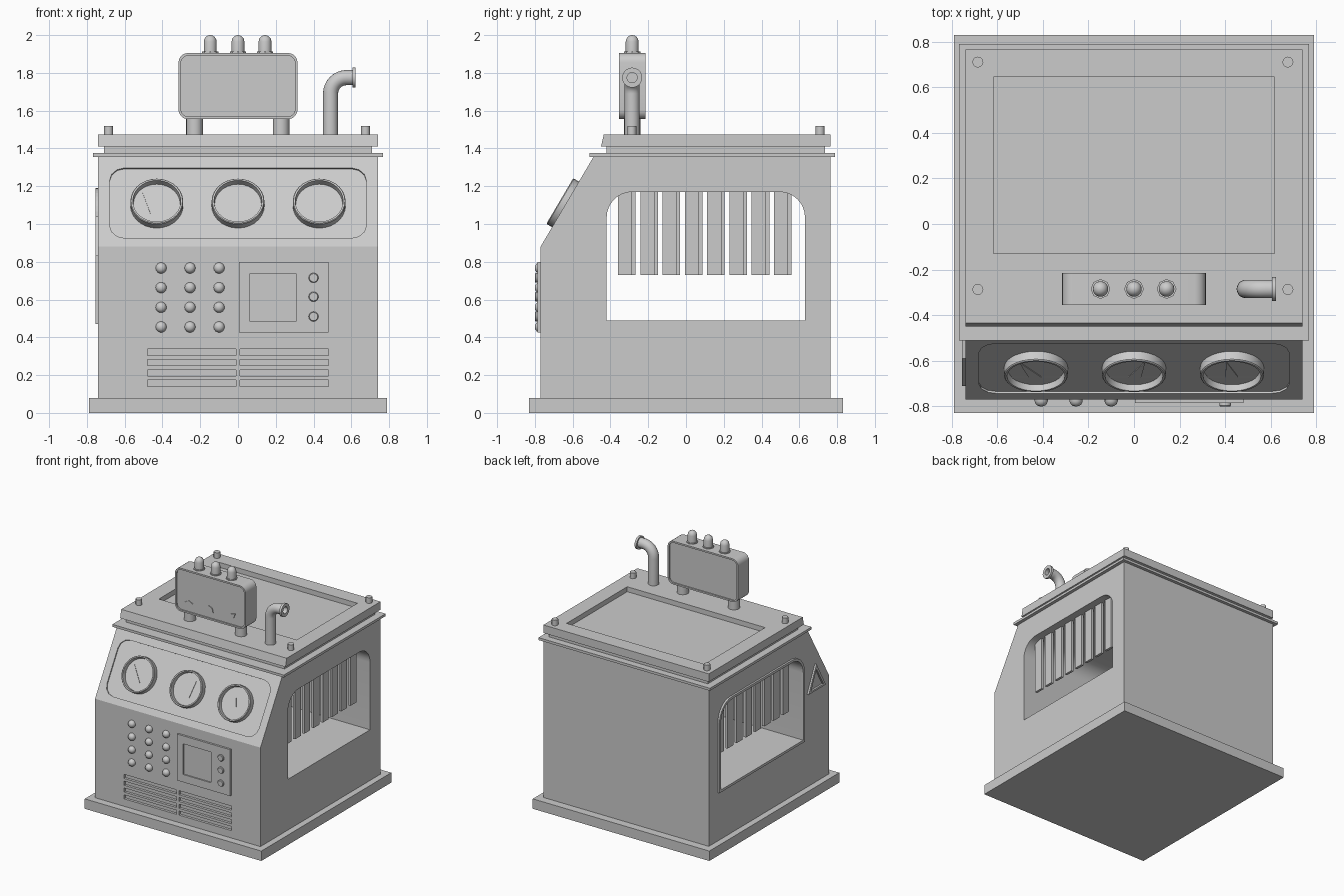
import bpy, bmesh
from math import sin, cos, pi, radians
from mathutils import Matrix, Vector

default = bpy.data.objects.get("Cube")
if default:
    bpy.data.objects.remove(default, do_unlink=True)

GREY = (0.6, 0.6, 0.6, 1)
paint = bpy.data.materials.new("plain grey")
paint.use_nodes = True
paint.diffuse_color = GREY
next(n for n in paint.node_tree.nodes if n.type == 'BSDF_PRINCIPLED').inputs["Base Color"].default_value = GREY


def frame(origin, u, v):
    """Local plane u, v with its normal as local z."""
    u, v = Vector(u), Vector(v).normalized()
    m = Matrix((u, v, u.cross(v))).transposed().to_4x4()
    m.translation = origin
    return m


def loft(name, loops, m=Matrix(), closed=False, smooth=False):
    """Skin a series of equal loops, capped at the ends or joined into a ring."""
    bm = bmesh.new()
    rows = [[bm.verts.new(m @ Vector(p)) for p in loop] for loop in loops]
    pairs = list(zip(rows, rows[1:]))
    if closed:
        pairs.append((rows[-1], rows[0]))
    else:
        bm.faces.new(rows[0])
        bm.faces.new(rows[-1])
    for a, b in pairs:
        for i in range(len(a)):
            j = (i + 1) % len(a)
            bm.faces.new((a[i], a[j], b[j], b[i]))
    bmesh.ops.recalc_face_normals(bm, faces=bm.faces)
    mesh = bpy.data.meshes.new(name)
    bm.to_mesh(mesh)
    bm.free()
    mesh.materials.append(paint)
    ob = bpy.data.objects.new(name, mesh)
    bpy.context.collection.objects.link(ob)
    if smooth:
        activate(ob)
        bpy.ops.object.shade_smooth_by_angle(angle=radians(35))
    return ob


def activate(ob):
    bpy.ops.object.select_all(action='DESELECT')
    ob.select_set(True)
    bpy.context.view_layer.objects.active = ob


def at(pts, d):
    return [(x, y, d) for x, y in pts]


def prism(name, pts, d0, d1, m=Matrix(), **kw):
    return loft(name, [at(pts, d0), at(pts, d1)], m, **kw)


def ring(name, outer, inner, d0, d1, m):
    return loft(name, [at(outer, d0), at(outer, d1), at(inner, d1), at(inner, d0)], m, closed=True)


def circle(r, n):
    return [(r * cos(2 * pi * i / n), r * sin(2 * pi * i / n)) for i in range(n)]


def lathe(name, profile, m, n=20):
    return loft(name, [at(circle(r, n), h) for r, h in profile], m, smooth=True)


def rounded(x0, x1, y0, y1, top, bottom, n=5):
    """Rectangle with rounded top and bottom corners."""
    pts = []
    for cx, cy, r, start in ((x1 - top, y1 - top, top, 0), (x0 + top, y1 - top, top, 90),
                             (x0 + bottom, y0 + bottom, bottom, 180), (x1 - bottom, y0 + bottom, bottom, 270)):
        for i in range(n + 1 if r else 1):
            a = radians(start + 90 * i / n)
            pts.append((cx + r * cos(a), cy + r * sin(a)))
    return pts


def rect(x0, x1, y0, y1):
    return rounded(x0, x1, y0, y1, 0, 0)


def cut(target, cutters):
    activate(target)
    for c in cutters:
        mod = target.modifiers.new("cut", 'BOOLEAN')
        mod.operation, mod.solver, mod.object = 'DIFFERENCE', 'EXACT', c
        bpy.ops.object.modifier_apply(modifier=mod.name)
        bpy.data.objects.remove(c, do_unlink=True)


def front(x, y, z):
    return frame((x, y, z), (1, 0, 0), (0, 0, 1))


def slope(x, z):
    return frame((x, -0.77 + 0.28 * (z - 0.88) / 0.475, z), (1, 0, 0), (0, 0.28, 0.475))


def up(x, y, z):
    return Matrix.Translation((x, y, z))


SIDE = frame((0, 0, 0), (0, 1, 0), (0, 0, 1))
FACE = front(0, -0.77, 0)

# Plinth and cabinet with sloping front
prism("base_plinth", rect(-0.79, 0.79, -0.83, 0.83), 0, 0.08)
body = prism("cabinet_body", [(-0.77, 0.08), (0.765, 0.08), (0.765, 1.355), (-0.49, 1.355), (-0.77, 0.88)],
             -0.74, 0.74, SIDE)

# Side-to-side opening, vent slots and sunken gauge panel
window = rounded(-0.42, 0.63, 0.49, 1.17, 0.135, 0, 8)
cutters = [prism("opening_cutter", window, -1, 1, SIDE),
           prism("panel_cutter", rounded(-0.68, 0.68, -0.216, 0.216, 0.08, 0.08, 3), -0.01, 0.1, slope(0, 1.111))]
for row in range(4):
    z = 0.14 + 0.055 * row
    for x in (-0.48, 0.01):
        cutters.append(prism("vent_cutter", rect(x, x + 0.47, z, z + 0.033), -0.02, 0.1, FACE))
cut(body, cutters)
activate(body)
bpy.ops.object.shade_smooth_by_angle(angle=radians(20))

# Hanging slats inside both ends of the opening
for i in range(8):
    y = -0.36 + 0.118 * i
    prism("left_slat", rect(0.66, 0.68, y, y + 0.075), 0.73, 1.19)
    prism("right_slat", rect(-0.68, -0.66, y + 0.018, y + 0.093), 0.73, 1.19)

# Opening trim and triangular plate on the right side
ring("opening_trim", rounded(-0.44, 0.65, 0.47, 1.19, 0.155, 0, 8), window, -0.755, -0.735, SIDE)
ring("warning_triangle_rim", [(-0.71, 0.83), (-0.49, 0.83), (-0.59, 1.04)],
     [(-0.68, 0.845), (-0.52, 0.845), (-0.59, 1.0)], -0.755, -0.735, SIDE)

# Lid: lip, neck and slab with sunken top
prism("lid_lip", rect(-0.767, 0.767, -0.51, 0.79), 1.355, 1.375)
prism("lid_neck", rect(-0.71, 0.71, -0.42, 0.735), 1.375, 1.41)
lid = prism("lid_slab", [(-0.45, 1.41), (0.765, 1.41), (0.765, 1.475), (-0.435, 1.475)], -0.74, 0.74, SIDE)
cut(lid, [prism("lid_cutter", rect(-0.617, 0.617, -0.13, 0.645), 1.435, 1.6)])
for x in (-0.685, 0.675):
    for y in (-0.287, 0.71):
        lathe("lid_bolt", [(0.024, 0), (0.024, 0.05)], up(x, y, 1.47), 12)

# Three dial gauges on the slope
for x, lean in ((-0.43, -0.075), (0, 0.05), (0.43, -0.025)):
    m = slope(x, 1.104)
    lathe("gauge", [(0.14, -0.02), (0.14, 0.03), (0.136, 0.035), (0.127, 0.035), (0.124, 0)], m, 28)
    arc = [(0.122 * cos(radians(a)), 0.122 * sin(radians(a))) for a in range(210, 331, 15)]
    prism("gauge_hub", arc, -0.002, 0.006, m)
    prism("gauge_needle", [(-0.03, -0.07), (0.03, -0.07), (lean, 0.07)], -0.002, 0.004, m)

# Keypad and control screen
BUTTON = [(0.029, -0.005), (0.029, 0.008), (0.024, 0.02), (0.014, 0.028), (0.004, 0.03)]
for x in (-0.407, -0.254, -0.1):
    for row in range(4):
        lathe("keypad_button", BUTTON, front(x, -0.77, 0.455 + 0.104 * row), 14)
screen = prism("screen_panel", rect(0.005, 0.48, 0.425, 0.8), -0.01, 0.016, FACE)
cut(screen, [prism("screen_cutter", rect(0.06, 0.31, 0.487, 0.735), 0.006, 0.1, FACE)])
for z in (0.51, 0.615, 0.715):
    lathe("screen_button", [(0.026, 0), (0.026, 0.025), (0.022, 0.03)], front(0.4, -0.77, z), 16)

# Signal box on two posts
outer = rounded(-0.315, 0.315, -0.175, 0.175, 0.05, 0.05)
inner = rounded(-0.302, 0.302, -0.162, 0.162, 0.04, 0.04)
box = front(0, -0.285, 1.73)
loft("signal_box", [at(inner, -0.06), at(inner, -0.07), at(outer, -0.07),
                    at(outer, 0.07), at(inner, 0.07), at(inner, 0.06)], box, smooth=True)
for x in (-0.23, 0.228):
    lathe("signal_post", [(0.044, 0), (0.044, 0.1)], up(x, -0.285, 1.47))
for x in (-0.147, 0, 0.143):
    lathe("lamp_collar", [(0.043, 0), (0.043, 0.012)], up(x, -0.285, 1.9), 8)
    dome = [(0.034 * cos(radians(a)), 0.066 + 0.034 * sin(radians(a))) for a in (0, 25, 50, 70, 85)]
    lathe("lamp", [(0.034, 0)] + dome, up(x, -0.285, 1.9))
for x, turn in ((-0.195, 0), (0, -50), (0.195, 40)):
    prism("signal_marker", [(-0.034, 0), (0, -0.018), (0.034, 0), (0, 0.018)], 0.058, 0.066,
          box @ Matrix.Translation((x, -0.09, 0)) @ Matrix.Rotation(radians(turn), 4, 'Z'))

# Bent exhaust pipe with hollow flange
stations = [(0.49, 1.47, 0, 0.04)]
for i in range(9):
    a = pi / 2 * i / 8
    stations.append((0.575 - 0.085 * cos(a), 1.69 + 0.085 * sin(a), a, 0.04))
stations += [(x, 1.775, pi / 2, r) for x, r in ((0.605, 0.04), (0.605, 0.053), (0.623, 0.053),
                                                (0.623, 0.027), (0.59, 0.027))]
loft("exhaust_pipe", [[(x + u * cos(a), -0.285 + v, z - u * sin(a)) for u, v in circle(r, 20)]
                      for x, z, a, r in stations], smooth=True)
